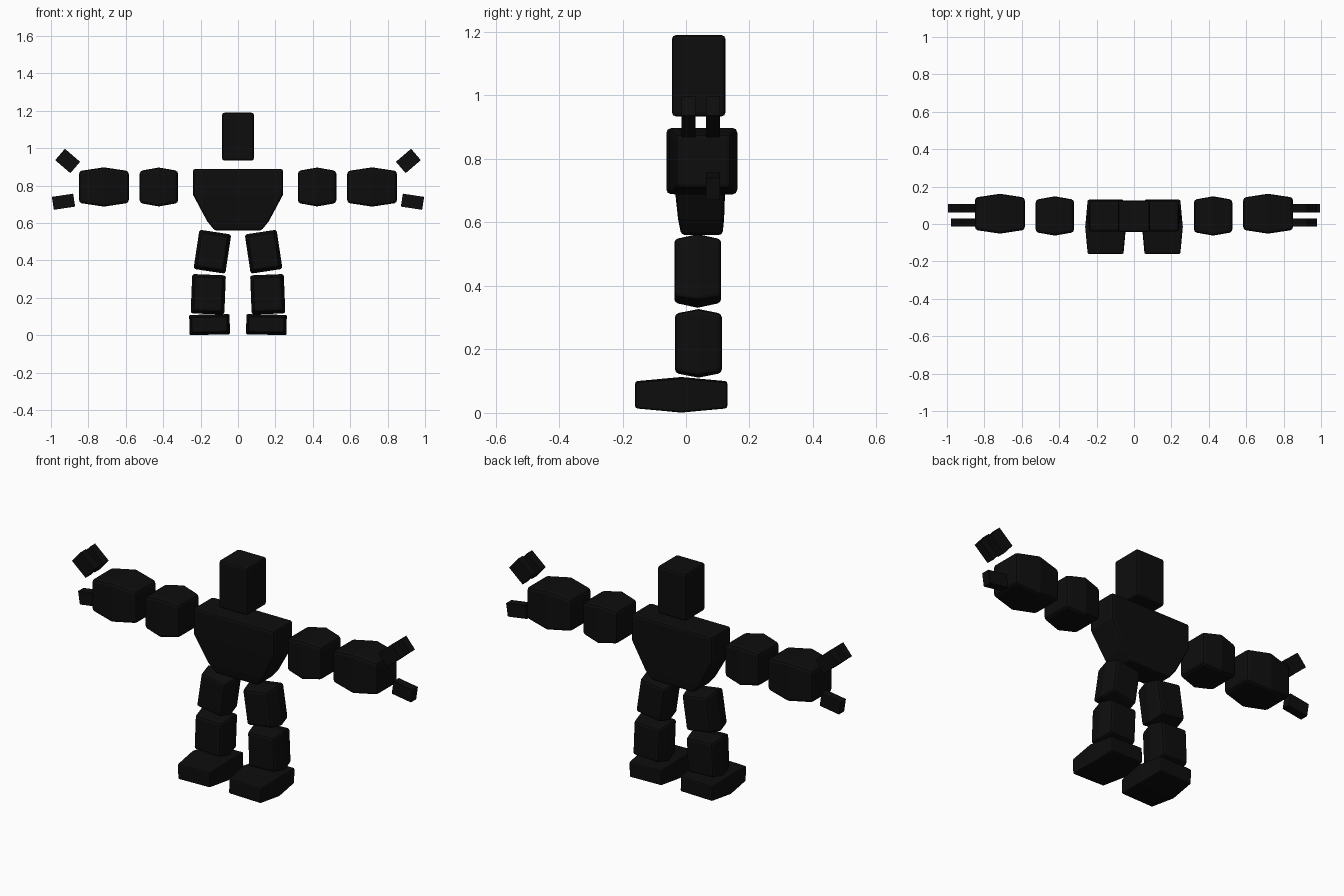
import bpy
import bmesh
from mathutils import Matrix, Vector

if "Cube" in bpy.data.objects:
    bpy.data.objects.remove(bpy.data.objects["Cube"])

black = bpy.data.materials.new("matte_black")
black.diffuse_color = (0.004, 0.004, 0.004, 1)
black.use_nodes = True
black.node_tree.nodes["Principled BSDF"].inputs["Base Color"].default_value = black.diffuse_color


def finish(name, bm, bevel, mirror):
    """Turn a bmesh into a flat shaded, bevelled and optionally mirrored part."""
    bmesh.ops.recalc_face_normals(bm, faces=bm.faces)
    mesh = bpy.data.meshes.new(name)
    bm.to_mesh(mesh)
    bm.free()
    mesh.materials.append(black)
    ob = bpy.data.objects.new(name, mesh)
    bpy.context.collection.objects.link(ob)
    if bevel:
        mod = ob.modifiers.new("Bevel", 'BEVEL')
        mod.width, mod.segments = bevel, 2
        mod.limit_method, mod.angle_limit = 'ANGLE', 0.7
    if mirror:
        ob.modifiers.new("Mirror", 'MIRROR')
    return ob


def block(name, center, size, tilt=0, axis=None, bulge=0, bevel=0.012, mirror=True):
    """Box tilted about y; with an axis, its ends are narrower than its middle."""
    bm = bmesh.new()
    bmesh.ops.create_cube(bm, size=1, matrix=Matrix.Diagonal((*size, 1)))
    if axis is not None:
        normal = Vector((0, 0, 0))
        normal[axis] = 1
        bmesh.ops.bisect_plane(bm, geom=bm.verts[:] + bm.edges[:] + bm.faces[:],
                               plane_co=(0, 0, 0), plane_no=normal)
        for v in bm.verts:
            if abs(v.co[axis]) > 0.01:
                for i in {0, 1, 2} - {axis}:
                    v.co[i] -= bulge if v.co[i] > 0 else -bulge
    place = Matrix.Translation(center) @ Matrix.Rotation(tilt, 4, 'Y')
    bmesh.ops.transform(bm, matrix=place, verts=bm.verts)
    return finish(name, bm, bevel, mirror)


# Torso: tapered front profile, shallower toward the hips
profile = [(0.24, 0.89), (0.24, 0.75), (0.165, 0.61), (0.125, 0.56)]
depth = [(-0.04, 0.125), (-0.04, 0.125), (-0.025, 0.12), (-0.015, 0.115)]
bm = bmesh.new()
rings = [[bm.verts.new((sx * x, y[k], z)) for sx, k in ((-1, 0), (1, 0), (1, 1), (-1, 1))]
         for (x, z), y in zip(profile, depth)]
for a, b in zip(rings, rings[1:]):
    for i in range(4):
        j = (i + 1) % 4
        bm.faces.new((a[i], a[j], b[j], b[i]))
bm.faces.new(rings[0])
bm.faces.new(rings[-1])
finish("torso", bm, 0.012, False)

# Head
block("head", (0, 0.04, 1.062), (0.17, 0.168, 0.256), mirror=False)

# Arms
block("upper_arm", (0.423, 0.043, 0.793), (0.205, 0.21, 0.208), axis=0, bulge=0.018, bevel=0.015)
block("forearm", (0.717, 0.055, 0.793), (0.266, 0.213, 0.21), axis=0, bulge=0.02, bevel=0.015)

# Two fingers and a thumb on each hand
for name, y in (("front_finger", 0.008), ("back_finger", 0.085)):
    block(name, (0.911, y, 0.932), (0.107, 0.045, 0.08), tilt=-0.71, bevel=0)
block("thumb", (0.933, 0.085, 0.714), (0.115, 0.045, 0.07), tilt=0.15, bevel=0)

# Legs and feet
block("thigh", (0.137, 0.037, 0.447), (0.172, 0.148, 0.212), tilt=-0.15, axis=1, bulge=0.014)
block("shin", (0.159, 0.039, 0.219), (0.18, 0.148, 0.21), tilt=-0.04, axis=1, bulge=0.014)
block("foot", (0.152, -0.015, 0.057), (0.216, 0.29, 0.108), tilt=0.02, axis=1, bulge=0.013, bevel=0.007)
